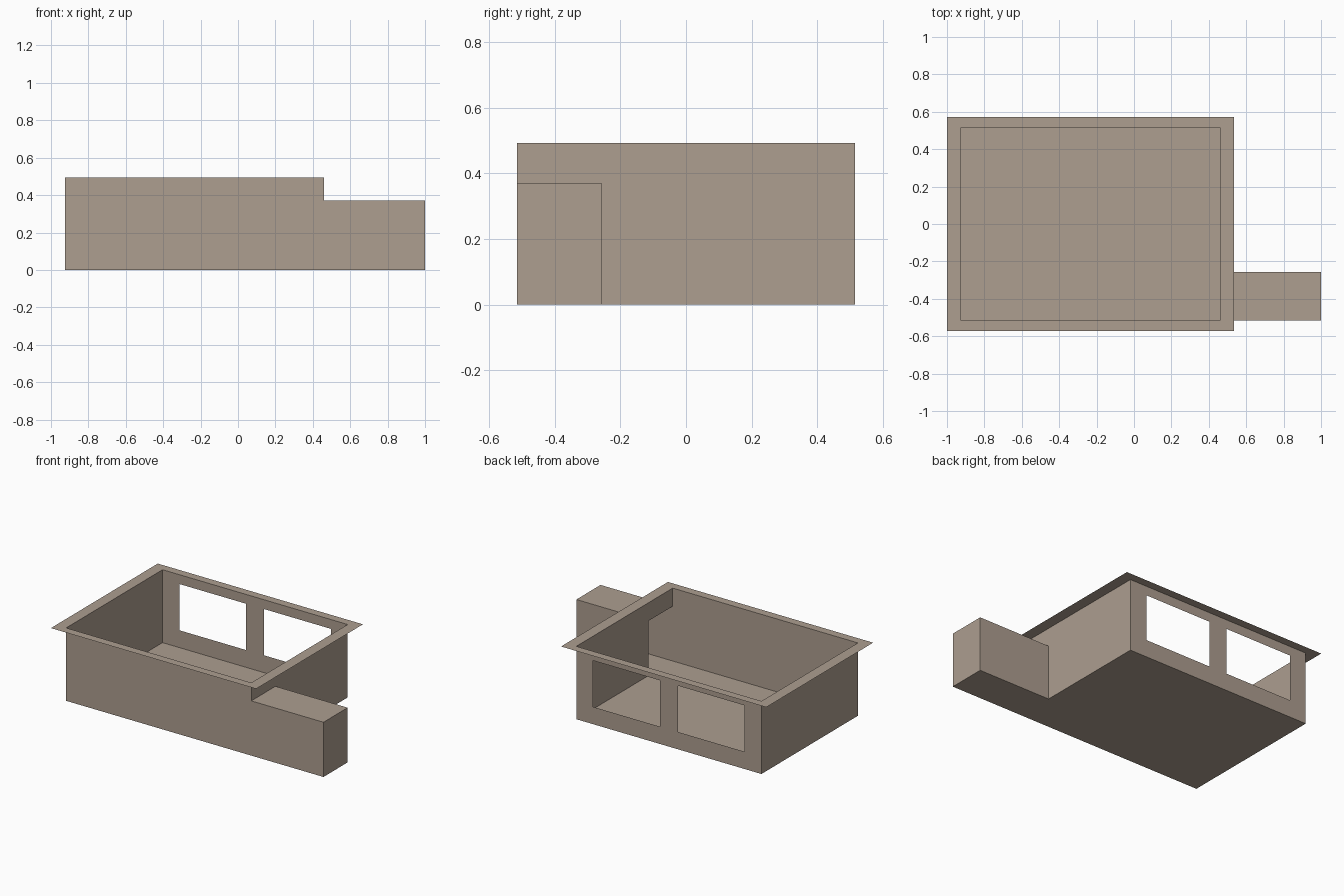
import bpy, bmesh

if "Cube" in bpy.data.objects:
    bpy.data.objects.remove(bpy.data.objects["Cube"])

# Main dimensions
X0, X1, XE = -0.925, 0.46, 1.0       # room left, room right, annex end
Y0, YA, Y1 = -0.515, -0.257, 0.515   # front, annex back, room back
H, HA = 0.493, 0.37                  # room height, annex height
RX, RY = 0.075, 0.056                # rim overhang

clay = bpy.data.materials.new("warm_clay")
clay.diffuse_color = (0.418, 0.342, 0.279, 1)
clay.use_nodes = True
clay.node_tree.nodes["Principled BSDF"].inputs["Base Color"].default_value = clay.diffuse_color


def panel(name, axis, pos, us, vs, holes=(), flip=False):
    """Thin flat panel across an axis, split at us and vs, leaving out hole cells."""
    bm = bmesh.new()

    def point(u, v):
        return {"x": (pos, u, v), "y": (u, pos, v), "z": (u, v, pos)}[axis]

    for i in range(len(us) - 1):
        for j in range(len(vs) - 1):
            if (i, j) in holes:
                continue
            quad = [(us[i], vs[j]), (us[i + 1], vs[j]),
                    (us[i + 1], vs[j + 1]), (us[i], vs[j + 1])]
            if flip:
                quad.reverse()
            bm.faces.new([bm.verts.new(point(u, v)) for u, v in quad])
    bmesh.ops.remove_doubles(bm, verts=bm.verts, dist=1e-5)
    # Merge coplanar cells so each panel stays a clean flat face
    bmesh.ops.dissolve_limit(bm, angle_limit=0.01, verts=bm.verts, edges=bm.edges)
    mesh = bpy.data.meshes.new(name)
    bm.to_mesh(mesh)
    bm.free()
    mesh.materials.append(clay)
    obj = bpy.data.objects.new(name, mesh)
    bpy.context.collection.objects.link(obj)


# Room walls: windows at the back, doorway into the annex on the right
panel("back_wall", "y", Y1, [X0, -0.80, -0.30, -0.165, 0.335, X1],
      [0, 0.117, 0.43, H], holes={(1, 1), (3, 1)}, flip=True)
panel("left_wall", "x", X0, [Y0, Y1], [0, H], flip=True)
panel("right_wall", "x", X1, [Y0, YA, Y1], [0, HA, H], holes={(0, 0)})
panel("front_wall", "y", Y0, [X0, X1], [0, H])

# Annex box
panel("annex_front", "y", Y0, [X1, XE], [0, HA])
panel("annex_back", "y", YA, [X1, XE], [0, HA], flip=True)
panel("annex_end", "x", XE, [Y0, YA], [0, HA])
panel("annex_roof", "z", HA, [X1, XE], [Y0, YA])

# Floor covers room and annex in an L shape
panel("floor", "z", 0, [X0, X1, XE], [Y0, YA, Y1], holes={(1, 1)})

# Flat rim around the open top
panel("roof_rim", "z", H, [X0 - RX, X0, X1, X1 + RX],
      [Y0 - RY, Y0, Y1, Y1 + RY], holes={(1, 1)})
